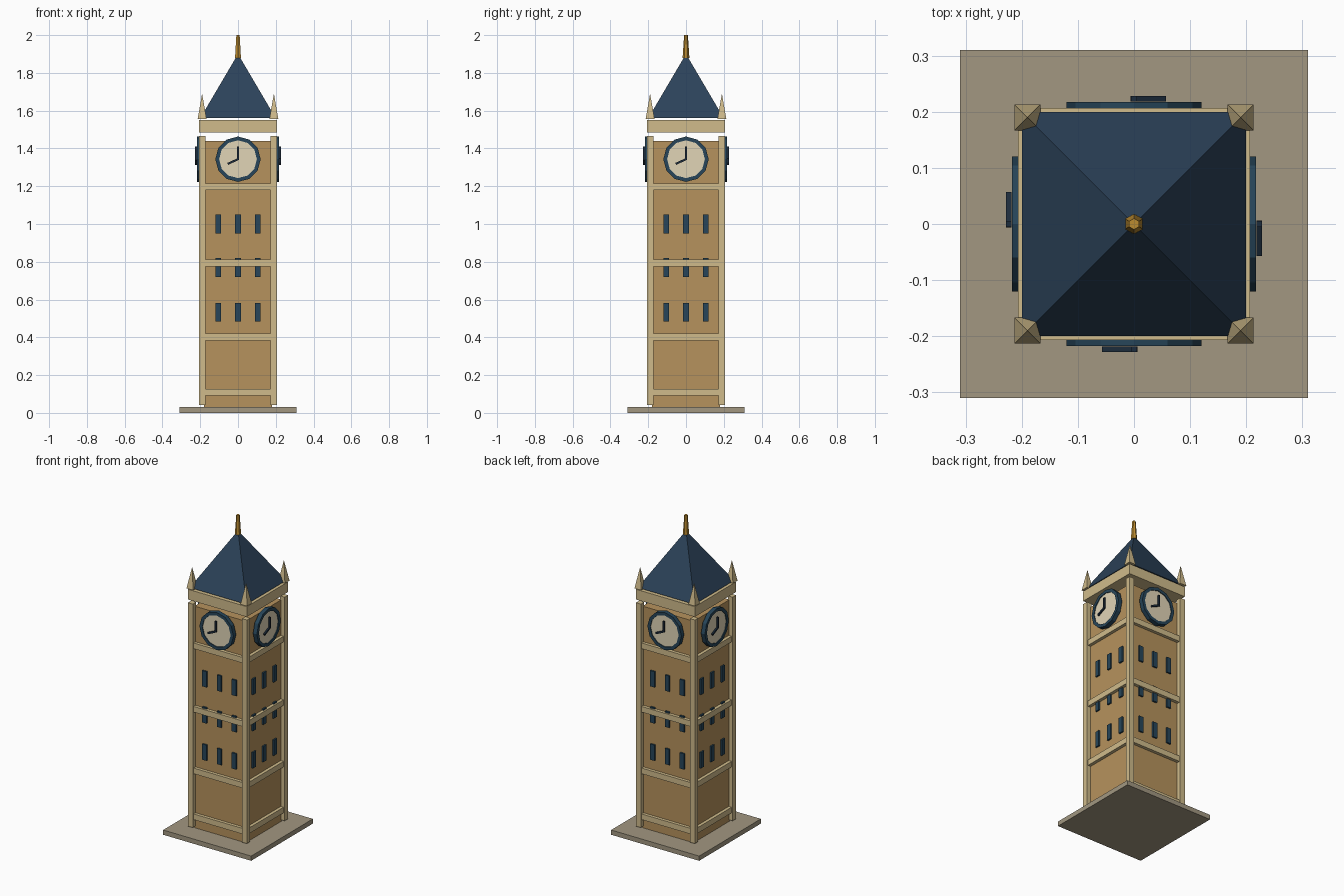
import bpy, bmesh
from math import radians, pi, cos, sin, atan2, hypot
from mathutils import Matrix, Vector

if "Cube" in bpy.data.objects:
    bpy.data.objects.remove(bpy.data.objects["Cube"])


def material(name, rgb):
    m = bpy.data.materials.new(name)
    m.diffuse_color = (*rgb, 1)
    m.use_nodes = True
    m.node_tree.nodes["Principled BSDF"].inputs["Base Color"].default_value = m.diffuse_color
    return m


TRIM = material("pale_stone", (0.63, 0.50, 0.26))
WALL = material("warm_stone", (0.47, 0.29, 0.11))
SLATE = material("slate_blue", (0.025, 0.055, 0.10))
DARK = material("dark_blue", (0.02, 0.06, 0.10))
GOLD = material("gold", (0.50, 0.26, 0.03))
PAVING = material("paving", (0.36, 0.31, 0.22))
CREAM = material("cream", (0.75, 0.66, 0.47))
BLACK = material("hand_navy", (0.012, 0.025, 0.045))


def finish(name, bm, mat, matrix=Matrix()):
    bmesh.ops.recalc_face_normals(bm, faces=bm.faces)
    me = bpy.data.meshes.new(name)
    bm.to_mesh(me)
    bm.free()
    me.transform(matrix)
    me.materials.append(mat)
    ob = bpy.data.objects.new(name, me)
    bpy.context.collection.objects.link(ob)
    return ob


def box(name, lo, hi, mat, matrix=Matrix()):
    lo, hi = Vector(lo), Vector(hi)
    bm = bmesh.new()
    bmesh.ops.create_cube(bm, size=1)
    bmesh.ops.scale(bm, vec=hi - lo, verts=bm.verts)
    bmesh.ops.translate(bm, vec=(lo + hi) / 2, verts=bm.verts)
    return finish(name, bm, mat, matrix)


def slab(name, half, z0, z1, mat):
    return box(name, (-half, -half, z0), (half, half, z1), mat)


def cone(name, sides, r1, r2, z0, z1, mat, x=0, y=0, turn=0):
    bm = bmesh.new()
    bmesh.ops.create_cone(bm, cap_ends=True, segments=sides, radius1=r1, radius2=r2, depth=z1 - z0)
    if r2 == 0:
        bmesh.ops.remove_doubles(bm, verts=bm.verts, dist=1e-6)
    return finish(name, bm, mat, Matrix.Translation((x, y, (z0 + z1) / 2)) @ Matrix.Rotation(turn, 4, 'Z'))


def ring(name, profile, sides, mat, matrix):
    # closed (radius, depth) profile swept round the y axis
    bm = bmesh.new()
    loops = [[bm.verts.new((r * cos(2 * pi * i / sides), y, r * sin(2 * pi * i / sides)))
              for r, y in profile] for i in range(sides)]
    n = len(profile)
    for i in range(sides):
        a, b = loops[i], loops[(i + 1) % sides]
        for j in range(n):
            bm.faces.new((a[j], a[(j + 1) % n], b[(j + 1) % n], b[j]))
    return finish(name, bm, mat, matrix)


# paving slab, shaft and horizontal bands
slab("base_slab", 0.31, 0, 0.03, PAVING)
box("shaft", (-0.18, -0.18, 0.03), (0.18, 0.18, 1.44), WALL)
for z in (0.109, 0.401, 0.793, 1.197):
    slab("stone_band", 0.2, z - 0.018, z + 0.018, TRIM)

# corner pillars and pinnacles
for sx in (-1, 1):
    for sy in (-1, 1):
        x, y = 0.19 * sx, 0.19 * sy
        box("corner_pillar", (x - 0.017, y - 0.017, 0.042), (x + 0.017, y + 0.017, 1.465), TRIM)
        cone("pinnacle", 4, 0.033, 0, 1.557, 1.69, TRIM, x, y, pi / 4)

# cornice, roof and finial
slab("cornice", 0.207, 1.485, 1.55, TRIM)
cone("roof", 4, 0.2 * 2 ** 0.5, 0, 1.56, 1.9, SLATE, turn=pi / 4)
cone("finial", 6, 0.018, 0.01, 1.88, 2.0, GOLD)


def clock_hand(name, dx, dz, width, matrix):
    length = hypot(dx, dz)
    m = matrix @ Matrix.Rotation(-atan2(dz, dx), 4, 'Y')
    return box(name, (-0.004, -0.228, -width / 2), (length, -0.218, width / 2), BLACK, m)


# windows and clock on each side
for k in range(4):
    side = Matrix.Rotation(radians(90 * k), 4, 'Z')
    for z in (0.533, 0.77, 1.0):
        for x in (-0.104, 0, 0.104):
            box("window", (x - 0.015, -0.19, z - 0.05), (x + 0.015, -0.175, z + 0.05), DARK, side)
    centre = side @ Matrix.Translation((0, 0, 1.343))
    ring("clock_rim", [(0.12, -0.19), (0.12, -0.217), (0.1, -0.217), (0.1, -0.19)], 12, DARK, centre)
    bm = bmesh.new()
    bmesh.ops.create_cone(bm, cap_ends=True, segments=12, radius1=0.103, radius2=0.103, depth=0.032)
    lay = Matrix.Translation((0, -0.196, 0)) @ Matrix.Rotation(pi / 2, 4, 'X')
    finish("clock_face", bm, CREAM, centre @ lay)
    clock_hand("minute_hand", 0, 0.066, 0.01, centre)
    clock_hand("hour_hand", -0.055, -0.025, 0.011, centre)
